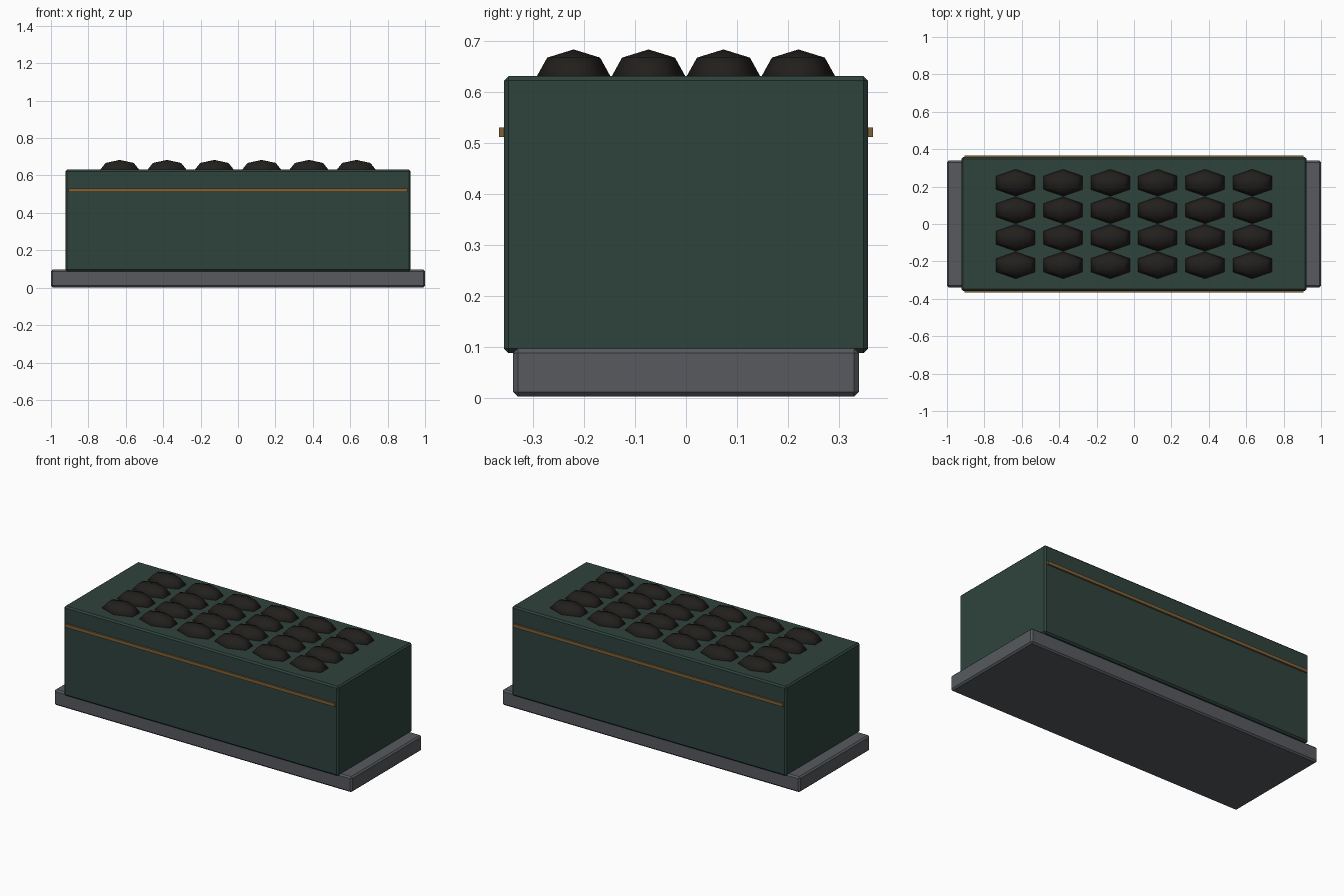
import bpy, bmesh
from mathutils import Matrix

if "Cube" in bpy.data.objects:
    bpy.data.objects.remove(bpy.data.objects["Cube"])


def material(name, rgb):
    m = bpy.data.materials.new(name)
    m.diffuse_color = (*rgb, 1)
    m.use_nodes = True
    m.node_tree.nodes["Principled BSDF"].inputs["Base Color"].default_value = m.diffuse_color
    return m


green = material("dark_green", (0.028, 0.055, 0.046))
grey = material("slate_grey", (0.095, 0.102, 0.112))
brass = material("brass", (0.21, 0.12, 0.04))
black = material("soil_black", (0.016, 0.014, 0.012))


def finish(name, bm, mat):
    mesh = bpy.data.meshes.new(name)
    bm.to_mesh(mesh)
    bm.free()
    mesh.materials.append(mat)
    ob = bpy.data.objects.new(name, mesh)
    bpy.context.collection.objects.link(ob)
    return ob


def box(name, lo, hi, mat, bevel=0.0):
    bm = bmesh.new()
    size = [h - l for l, h in zip(lo, hi)]
    mid = [(h + l) / 2 for l, h in zip(lo, hi)]
    bmesh.ops.create_cube(bm, size=1, matrix=Matrix.Translation(mid) @ Matrix.Diagonal((*size, 1)))
    ob = finish(name, bm, mat)
    if bevel:
        mod = ob.modifiers.new("chamfer", 'BEVEL')
        mod.width = bevel
        mod.segments = 1
    return ob


# Plinth and main body
box("base_plinth", (-1, -0.339, 0.002), (1, 0.339, 0.096), grey, 0.009)
box("body", (-0.922, -0.357, 0.087), (0.922, 0.357, 0.631), green, 0.009)

# Trim strips on the long sides
for name, s in (("front_trim", -1), ("back_trim", 1)):
    y0, y1 = sorted((s * 0.347, s * 0.367))
    box(name, (-0.907, y0, 0.511), (0.907, y1, 0.53), brass)

# Grid of low-poly mounds sunk into the top
for i in range(6):
    for j in range(4):
        bm = bmesh.new()
        bmesh.ops.create_uvsphere(bm, u_segments=6, v_segments=4, radius=1,
                                  matrix=Matrix.Diagonal((0.123, 0.0735, 0.055, 1)))
        for f in bm.faces:
            f.smooth = True
        ob = finish(f"mound_{i + 1}_{j + 1}", bm, black)
        ob.location = ((i - 2.5) * 0.253, (j - 1.5) * 0.147, 0.628)
